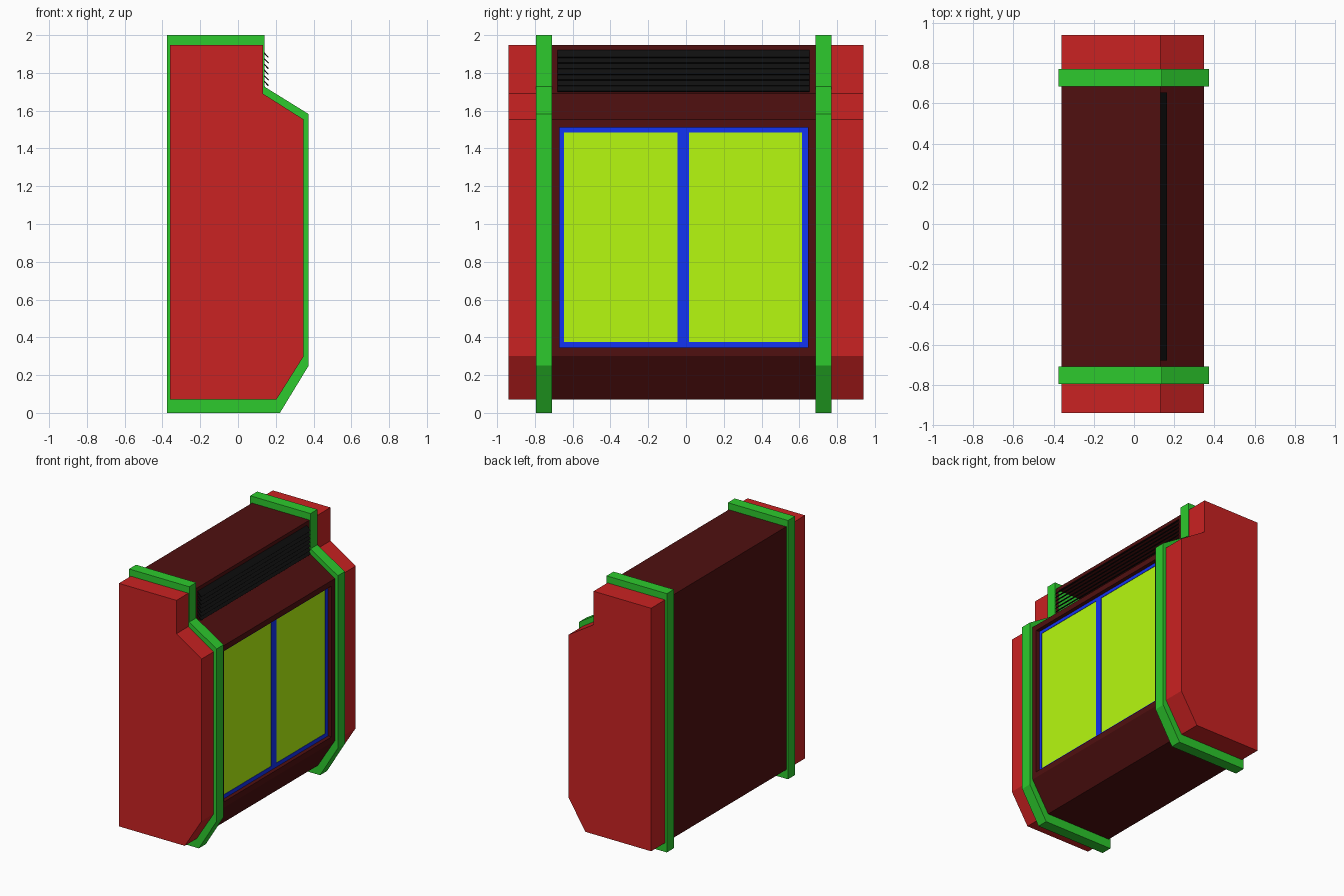
import bpy, bmesh
from mathutils import Matrix, Vector
from math import atan2

if "Cube" in bpy.data.objects:
    bpy.data.objects.remove(bpy.data.objects["Cube"])


def material(name, rgb):
    m = bpy.data.materials.new(name)
    m.diffuse_color = (*rgb, 1)
    m.use_nodes = True
    m.node_tree.nodes["Principled BSDF"].inputs["Base Color"].default_value = m.diffuse_color
    return m


RED = material("red", (0.59, 0.016, 0.016))
DARK = material("dark_red", (0.08, 0.005, 0.005))
GREEN = material("green", (0.026, 0.59, 0.026))
BLUE = material("blue", (0.006, 0.033, 0.90))
LIME = material("lime", (0.47, 0.95, 0.005))
BLACK = material("black", (0.005, 0.005, 0.005))


def finish(bm, name, mat):
    bmesh.ops.remove_doubles(bm, verts=bm.verts, dist=1e-5)
    bmesh.ops.recalc_face_normals(bm, faces=bm.faces)
    me = bpy.data.meshes.new(name)
    bm.to_mesh(me)
    bm.free()
    me.materials.append(mat)
    ob = bpy.data.objects.new(name, me)
    bpy.context.collection.objects.link(ob)
    return ob


def quad(bm, pts):
    return bm.faces.new([bm.verts.new(p) for p in pts])


def prism(name, profile, y0, y1, mat):
    bm = bmesh.new()
    f = bm.faces.new([bm.verts.new((x, y0, z)) for x, z in profile])
    ext = bmesh.ops.extrude_face_region(bm, geom=[f])["geom"]
    bmesh.ops.translate(bm, vec=(0, y1 - y0, 0),
                        verts=[g for g in ext if isinstance(g, bmesh.types.BMVert)])
    return finish(bm, name, mat)


def add_box(bm, lo, hi):
    lo, hi = Vector(lo), Vector(hi)
    bmesh.ops.create_cube(bm, size=1, matrix=Matrix.Translation((lo + hi) / 2)
                          @ Matrix.Diagonal((*(hi - lo), 1)))


# Side profiles (x, z)
INNER = [(-0.36, 0.07), (0.203, 0.07), (0.348, 0.30), (0.348, 1.553),
         (0.132, 1.69), (0.132, 1.948), (-0.36, 1.948)]
OUTER = [(-0.375, 0), (0.222, 0), (0.374, 0.25), (0.374, 1.582),
         (0.14, 1.727), (0.14, 2.0), (-0.375, 2.0)]

# Green bands and red end caps
BANDS = [(-0.795, -0.71), (0.685, 0.77)]
for side, (y0, y1) in zip(("left", "right"), BANDS):
    prism(side + "_band", OUTER, y0, y1, GREEN)
prism("left_end", INNER, -0.94, BANDS[0][0], RED)
prism("right_end", INNER, BANDS[1][1], 0.94, RED)

# Hollow centre body with openings for the window and the vent
ya, yb = BANDS[0][1], BANDS[1][0]
WX = 0.318
HOLES = {2: (-0.67, 0.645, 0.345, 1.51), 4: (-0.68, 0.655, 1.703, 1.92)}
bm = bmesh.new()
for i, (x0, z0) in enumerate(INNER):
    x1, z1 = INNER[(i + 1) % len(INNER)]
    if i not in HOLES:
        quad(bm, [(x0, ya, z0), (x0, yb, z0), (x1, yb, z1), (x1, ya, z1)])
        continue
    h = HOLES[i]
    ys, zs = [ya, h[0], h[1], yb], [z0, h[2], h[3], z1]
    for a in range(3):
        for b in range(3):
            if not a == b == 1:
                quad(bm, [(x0, ys[a], zs[b]), (x0, ys[a + 1], zs[b]),
                          (x0, ys[a + 1], zs[b + 1]), (x0, ys[a], zs[b + 1])])
    # Recess walls around the window
    if i == 2:
        ring = [(h[0], h[2]), (h[1], h[2]), (h[1], h[3]), (h[0], h[3])]
        for k in range(4):
            p, q = ring[k], ring[(k + 1) % 4]
            quad(bm, [(x0, *p), (x0, *q), (WX - 0.01, *q), (WX - 0.01, *p)])
finish(bm, "main_body", DARK)

# Vent slats, sloping down and outward
bm = bmesh.new()
for i in range(7):
    z = 1.90 - 0.03 * i
    rot = Matrix.Rotation(atan2(0.038, 0.036), 4, 'Y')
    bmesh.ops.create_cube(bm, size=1, matrix=Matrix.Translation((0.144, -0.0125, z))
                          @ rot @ Matrix.Diagonal((0.05, 1.335, 0.006, 1)))
finish(bm, "vent_slats", BLACK)

# Window frame with centre bar
X0 = WX - 0.02
bm = bmesh.new()
for y0, y1 in ((-0.67, -0.645), (-0.045, 0.015), (0.615, 0.645)):
    add_box(bm, (X0, y0, 0.345), (WX, y1, 1.51))
for y0, y1 in ((-0.645, -0.045), (0.015, 0.615)):
    for z0, z1 in ((0.345, 0.375), (1.485, 1.51)):
        add_box(bm, (X0, y0, z0), (WX, y1, z1))
finish(bm, "window_frame", BLUE)

# Window panes
for side, (y0, y1) in zip(("left", "right"), ((-0.645, -0.045), (0.015, 0.615))):
    bm = bmesh.new()
    add_box(bm, (X0, y0, 0.375), (WX - 0.003, y1, 1.485))
    finish(bm, side + "_window", LIME)
